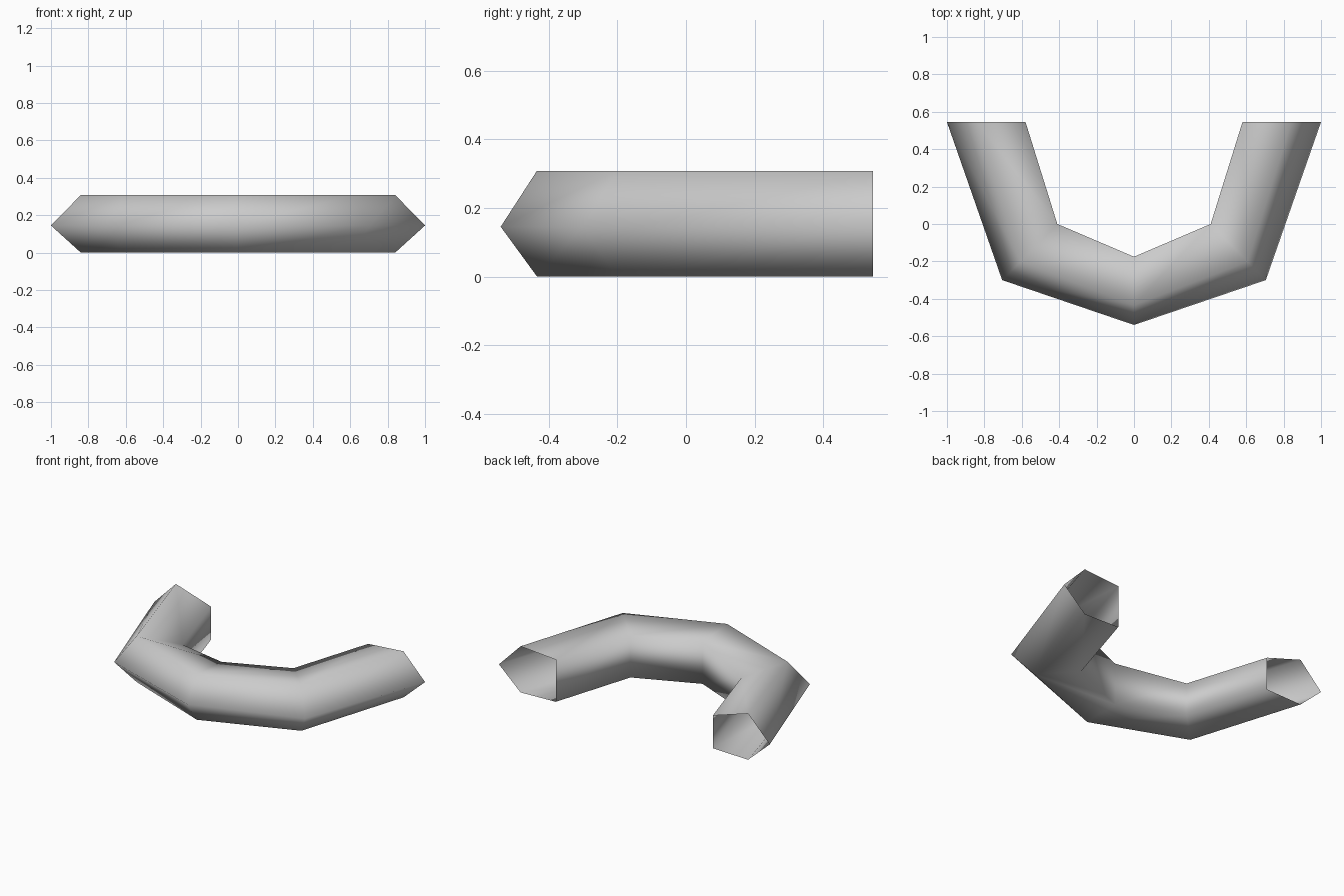
import bpy, bmesh
from mathutils import Vector

if "Cube" in bpy.data.objects:
    bpy.data.objects.remove(bpy.data.objects["Cube"])

TOP, SIDE = 0.308, 0.145

# Stations along the bent tube:
# outer corner (x, y), inner corner (x, y), ridge position from outer to inner, inner top height
stations = [
    ((-1.0, 0.545), (-0.58, 0.545), 0.38, 0.226),
    ((-0.705, -0.30), (-0.41, 0.0), 0.33, 0.226),
    ((0.0, -0.54), (0.0, -0.175), 0.29, 0.288),
    ((0.705, -0.30), (0.41, 0.0), 0.33, 0.288),
    ((1.0, 0.545), (0.58, 0.545), 0.38, 0.288),
]


def section(bm, outer, inner, ridge, inner_top):
    """Five-sided ring: outer point, top ridge, inner wall, bottom ridge."""
    o, i = Vector(outer), Vector(inner)
    r = o.lerp(i, ridge)
    points = [(o, SIDE), (r, TOP), (i, inner_top), (i, 0.007), (r, 0.0)]
    return [bm.verts.new((p.x, p.y, z)) for p, z in points]


# Open-ended tube skinned between the sections
bm = bmesh.new()
rings = [section(bm, *s) for s in stations]
for a, b in zip(rings, rings[1:]):
    for k in range(5):
        n = (k + 1) % 5
        face = bm.faces.new((a[k], b[k], b[n], a[n]))
        face.smooth = True
bmesh.ops.recalc_face_normals(bm, faces=bm.faces)
# Make sure the walls face outward
bm.faces.ensure_lookup_table()
bm.normal_update()
if bm.faces[0].normal.z < 0:
    bmesh.ops.reverse_faces(bm, faces=bm.faces)

mesh = bpy.data.meshes.new("bent_tube")
bm.to_mesh(mesh)
bm.free()
tube = bpy.data.objects.new("bent_tube", mesh)
bpy.context.collection.objects.link(tube)

# Plain grey surface
grey = bpy.data.materials.new("light_grey")
grey.diffuse_color = (0.6, 0.6, 0.6, 1.0)
grey.use_nodes = True
grey.node_tree.nodes["Principled BSDF"].inputs["Base Color"].default_value = grey.diffuse_color
mesh.materials.append(grey)
